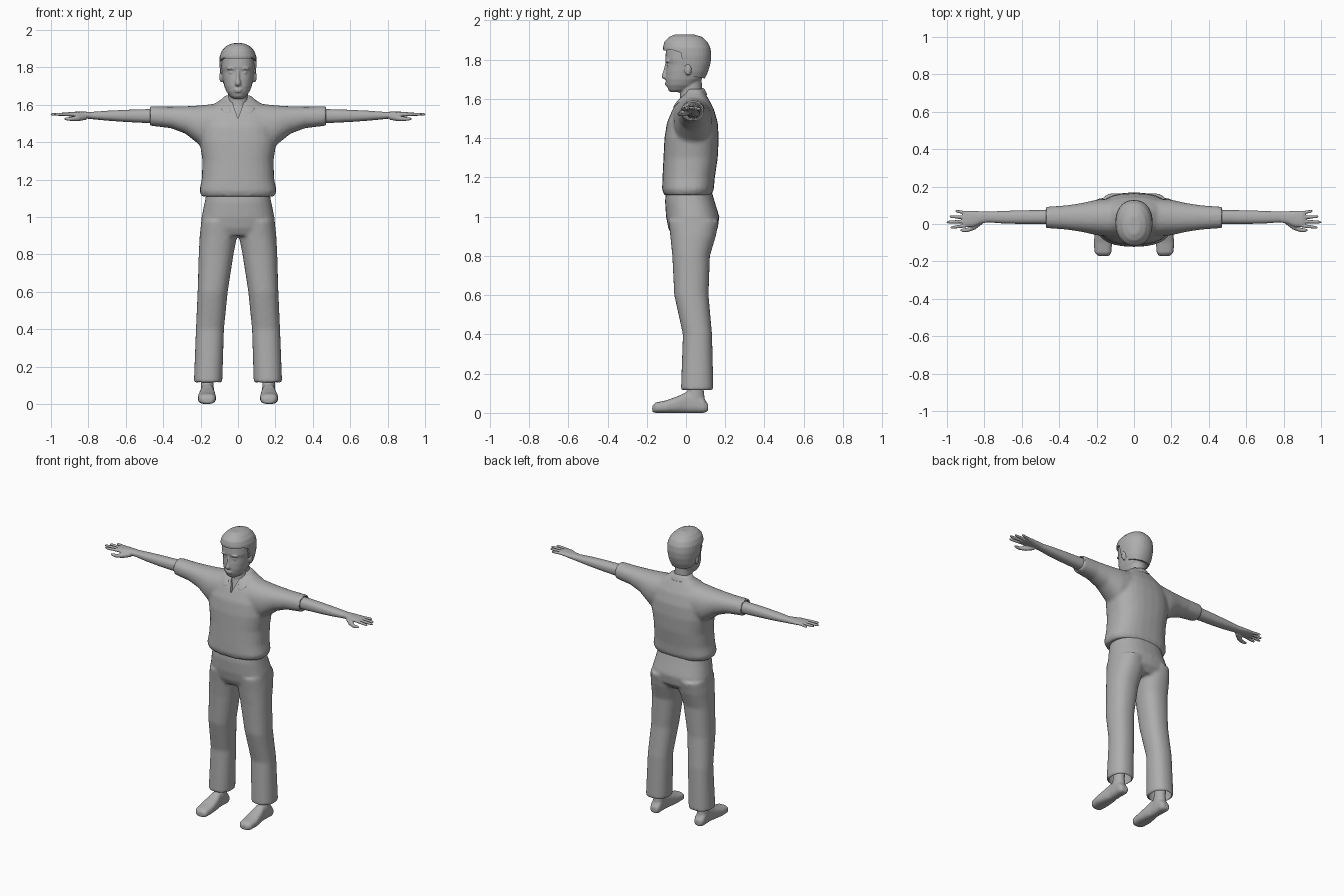
import bpy, bmesh, math
from mathutils import Vector

cube = bpy.data.objects.get("Cube")
if cube:
    bpy.data.objects.remove(cube, do_unlink=True)

grey = bpy.data.materials.new("plain_grey")
grey.use_nodes = True
colour = (0.42, 0.42, 0.42, 1)
grey.diffuse_color = colour
grey.node_tree.nodes["Principled BSDF"].inputs["Base Color"].default_value = colour


def place(axis, t, a, b, side=1):
    """Point at t along axis, with a and b on the other two axes."""
    x, y, z = {"x": (t, a, b), "y": (a, t, b), "z": (a, b, t)}[axis]
    return Vector((x * side, y, z))


def loft(bm, axis, rings, power=2.2, side=1, n=28):
    """Skin rounded sections given as (t, a_min, a_max, b_min, b_max)."""
    loops = []
    for t, a0, a1, b0, b1 in rings:
        loop = []
        for i in range(n):
            c, s = math.cos(math.tau * i / n), math.sin(math.tau * i / n)
            u = math.copysign(abs(c) ** (2 / power), c)
            v = math.copysign(abs(s) ** (2 / power), s)
            a, b = (a0 + a1 + u * (a1 - a0)) / 2, (b0 + b1 + v * (b1 - b0)) / 2
            loop.append(bm.verts.new(place(axis, t, a, b, side)))
        loops.append(loop)
    for p, q in zip(loops, loops[1:]):
        for i in range(n):
            j = (i + 1) % n
            bm.faces.new((p[i], p[j], q[j], q[i]))
    bm.faces.new(loops[0])
    bm.faces.new(loops[-1])


def body(rings):
    """Symmetric upright sections from (z, half_width, y_front, y_back)."""
    return [(z, -w, w, f, b) for z, w, f, b in rings]


def prism(bm, axis, points, lo, hi):
    p, q = ([bm.verts.new(place(axis, t, a, b)) for a, b in points] for t in (lo, hi))
    bm.faces.new(p)
    bm.faces.new(q)
    for i in range(len(p)):
        j = (i + 1) % len(p)
        bm.faces.new((p[i], p[j], q[j], q[i]))


def blob(bm, centre, size):
    made = bmesh.ops.create_icosphere(bm, subdivisions=3, radius=1)["verts"]
    for v in made:
        v.co = Vector([c + s * k for c, s, k in zip(centre, size, v.co)])


def finish(bm, name):
    bmesh.ops.recalc_face_normals(bm, faces=bm.faces[:])
    mesh = bpy.data.meshes.new(name)
    bm.to_mesh(mesh)
    bm.free()
    mesh.materials.append(grey)
    obj = bpy.data.objects.new(name, mesh)
    bpy.context.scene.collection.objects.link(obj)
    return obj


def bake(obj):
    bpy.context.view_layer.update()
    graph = bpy.context.evaluated_depsgraph_get()
    mesh = bpy.data.meshes.new_from_object(obj.evaluated_get(graph))
    obj.modifiers.clear()
    obj.data = mesh
    mesh.materials.clear()
    mesh.materials.append(grey)
    for p in mesh.polygons:
        p.material_index = 0


def blend(bm, name, voxel, rounds, cut=None):
    """Fuse overlapping shells into one soft surface, then cut openings."""
    obj = finish(bm, name)
    mod = obj.modifiers.new("fuse", "REMESH")
    mod.mode, mod.voxel_size = "VOXEL", voxel
    mod = obj.modifiers.new("soften", "SMOOTH")
    mod.factor, mod.iterations = 0.5, rounds
    if cut:
        cutter = finish(cut, name + "_cutter")
        cutter.hide_render = True
        mod = obj.modifiers.new("openings", "BOOLEAN")
        mod.operation, mod.solver, mod.object = "DIFFERENCE", "EXACT", cutter
    bake(obj)
    if cut:
        bpy.data.objects.remove(cutter, do_unlink=True)
    return obj


# Shirt: torso and short sleeves, open cuffs and a V neck
bm, cut = bmesh.new(), bmesh.new()
loft(bm, "z", body([
    (1.11, .195, -.113, .13), (1.14, .207, -.122, .142), (1.2, .194, -.12, .147),
    (1.3, .19, -.115, .162), (1.4, .205, -.11, .167), (1.48, .2, -.097, .162),
    (1.55, .18, -.067, .142), (1.6, .135, -.037, .115), (1.63, .088, 0, .097),
    (1.65, .07, 0, .09)]), 2.5)
for side in (1, -1):
    loft(bm, "x", [
        (.08, -.07, .14, 1.36, 1.61), (.2, -.06, .13, 1.38, 1.597),
        (.28, -.042, .112, 1.445, 1.592), (.36, -.03, .1, 1.475, 1.59),
        (.472, -.022, .092, 1.488, 1.592)], 2.2, side)
    loft(cut, "x", [(.42, -.012, .082, 1.498, 1.582), (.5, -.012, .082, 1.498, 1.582)], 2.2, side)
prism(cut, "y", [(-.05, 1.67), (.05, 1.67), (0, 1.525)], -.2, .02)
blend(bm, "shirt", .01, 6, cut)

# Shirt collar folded around the neck
top = [(.022, -.066, 1.565), (.05, -.038, 1.605), (.067, .02, 1.632), (.05, .075, 1.656), (0, .096, 1.662)]
low = [(.075, -.074, 1.545), (.095, -.042, 1.59), (.1, .03, 1.628), (.07, .094, 1.628), (0, .12, 1.615)]
bm = bmesh.new()
rows = [[bm.verts.new(p) for p in row + [(-x, y, z) for x, y, z in row[-2::-1]]] for row in (top, low)]
for i in range(len(rows[0]) - 1):
    bm.faces.new((rows[0][i], rows[0][i + 1], rows[1][i + 1], rows[1][i]))
collar = finish(bm, "collar")
collar.modifiers.new("thickness", "SOLIDIFY").thickness = .008
collar.modifiers.new("round", "SUBSURF").levels = 2
bake(collar)

# Trousers: hips and two wide legs with open bottoms
bm, cut = bmesh.new(), bmesh.new()
loft(bm, "z", body([
    (1.15, .165, -.1, .125), (1.08, .178, -.107, .145), (1.0, .195, -.102, .17),
    (.94, .2, -.09, .162), (.9, .15, -.07, .13)]), 2.4)
for side in (1, -1):
    loft(bm, "z", [
        (.98, .01, .196, -.09, .168), (.9, .004, .205, -.08, .152),
        (.8, .024, .21, -.07, .122), (.6, .055, .216, -.06, .115),
        (.4, .075, .225, -.016, .133), (.115, .084, .236, -.026, .14)], 2.3, side)
    loft(cut, "z", [(.2, .095, .224, -.014, .13), (.09, .095, .224, -.014, .13)], 2.3, side)
blend(bm, "trousers", .01, 5, cut)

# Shoes with ankles
bm = bmesh.new()
for side in (1, -1):
    loft(bm, "y", [
        (-.172, .135, .19, .004, .036), (-.155, .121, .21, 0, .053),
        (-.1, .117, .216, 0, .064), (-.04, .121, .208, 0, .086),
        (0, .128, .2, 0, .106), (.05, .13, .2, 0, .1),
        (.09, .13, .2, 0, .075), (.112, .14, .19, .008, .045)], 2.7, side)
    loft(bm, "z", [(.04, .128, .2, -.01, .1), (.12, .13, .198, .01, .09), (.21, .13, .2, .01, .1)], 2, side)
blend(bm, "shoes", .006, 4)

# Arms with palm, fingers and thumb
bm = bmesh.new()
for side in (1, -1):
    loft(bm, "x", [
        (.4, -.004, .08, 1.5, 1.58), (.5, 0, .075, 1.503, 1.576),
        (.6, 0, .073, 1.508, 1.573), (.7, .003, .07, 1.515, 1.568),
        (.78, .009, .066, 1.523, 1.562), (.82, .002, .068, 1.527, 1.563),
        (.86, -.015, .07, 1.532, 1.563), (.9, -.017, .07, 1.537, 1.562),
        (.915, -.012, .064, 1.54, 1.558)], 2.3, side)
    for y, end in ((.058, .955), (.036, .987), (.014, 1.003), (-.008, .982)):
        finger = []
        for k, r in ((0, .0095), (.5, .009), (.88, .008), (1, .004)):
            mid = y + (y - .025) * .35 * k
            finger.append((.89 + (end - .89) * k, mid - r, mid + r, 1.549 - r, 1.549 + r))
        loft(bm, "x", finger, 2, side, 12)
    loft(bm, "x", [
        (.81, .0, .03, 1.52, 1.55), (.85, -.03, .006, 1.512, 1.545),
        (.89, -.044, -.02, 1.513, 1.535), (.915, -.043, -.024, 1.516, 1.533),
        (.928, -.038, -.028, 1.52, 1.53)], 2, side, 14)
blend(bm, "arms", .004, 3)

# Head: neck, skull, nose, lips, brows, eyes and ears
bm = bmesh.new()
loft(bm, "z", body([
    (1.49, .085, -.062, .08), (1.56, .066, -.044, .084), (1.6, .056, -.031, .085),
    (1.64, .053, -.03, .082), (1.7, .053, -.03, .08)]), 2.1)
loft(bm, "z", body([
    (1.634, .026, -.078, -.03), (1.645, .043, -.09, .02), (1.67, .062, -.099, .05),
    (1.7, .074, -.103, .08), (1.74, .082, -.102, .1), (1.775, .087, -.098, .112),
    (1.8, .09, -.106, .118), (1.85, .088, -.102, .115), (1.89, .072, -.08, .095),
    (1.915, .04, -.04, .06)]), 2.3)
loft(bm, "z", body([
    (1.7, .012, -.113, -.08), (1.708, .017, -.124, -.08), (1.718, .016, -.125, -.08),
    (1.745, .01, -.115, -.08), (1.785, .008, -.106, -.08)]), 2)
blob(bm, (0, -.098, 1.681), (.024, .011, .006))
blob(bm, (0, -.098, 1.671), (.02, .01, .005))
for side in (1, -1):
    blob(bm, (side * .036, -.092, 1.793), (.024, .014, .007))
    blob(bm, (side * .035, -.086, 1.772), (.015, .012, .007))
    blob(bm, (side * .09, .01, 1.75), (.01, .018, .03))
blend(bm, "head", .005, 3)

# Hair: full cap trimmed to a hairline
bm, cut = bmesh.new(), bmesh.new()
loft(bm, "z", body([
    (1.69, .07, -.05, .09), (1.74, .089, -.08, .113), (1.78, .096, -.1, .125),
    (1.82, .1, -.111, .129), (1.86, .098, -.118, .125), (1.89, .086, -.111, .11),
    (1.915, .062, -.088, .084), (1.929, .03, -.055, .04)]), 2.2)
prism(cut, "x", [
    (-.2, 1.84), (-.07, 1.85), (-.025, 1.835), (-.015, 1.765), (.02, 1.765),
    (.035, 1.715), (.09, 1.705), (.2, 1.7), (.2, 1.5), (-.2, 1.5)], -.2, .2)
blend(bm, "hair", .006, 4, cut)

# Smooth shading with crisp openings
for obj in bpy.context.scene.objects:
    obj.select_set(obj.type == "MESH")
    if obj.type == "MESH":
        bpy.context.view_layer.objects.active = obj
bpy.ops.object.shade_smooth_by_angle(angle=math.radians(45))
